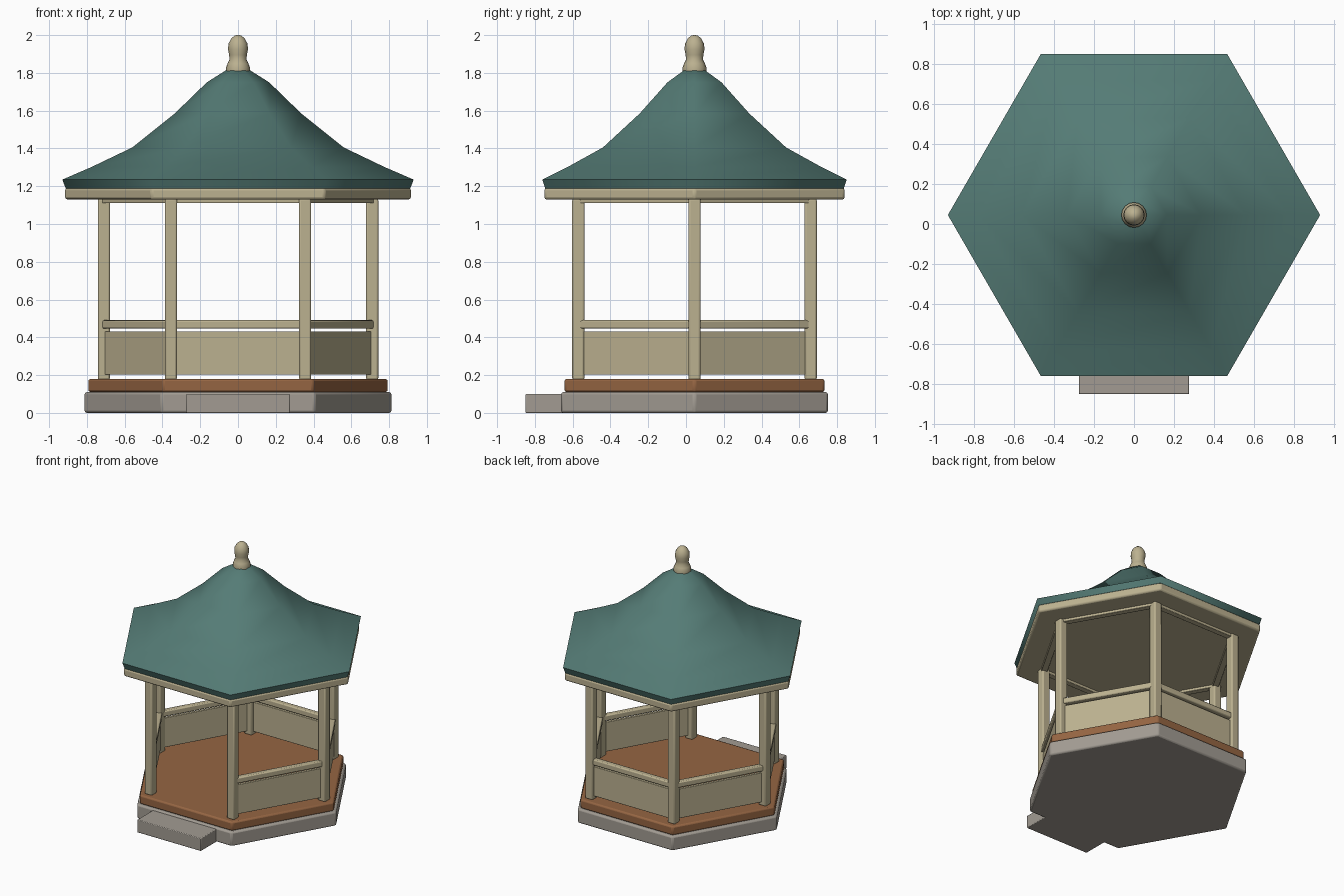
import bpy, math
from math import cos, sin, radians, pi

if "Cube" in bpy.data.objects:
    bpy.data.objects.remove(bpy.data.objects["Cube"])

CY = 0.045          # centre of the hexagonal plan
POST_R = 0.71


def mat(name, rgb):
    m = bpy.data.materials.new(name)
    m.diffuse_color = (*rgb, 1)
    m.use_nodes = True
    m.node_tree.nodes["Principled BSDF"].inputs["Base Color"].default_value = m.diffuse_color
    return m


CREAM = mat("cream_paint", (0.50, 0.44, 0.28))
TEAL = mat("teal_roof", (0.09, 0.20, 0.18))
WOOD = mat("floor_wood", (0.30, 0.13, 0.055))
STONE = mat("stone", (0.36, 0.33, 0.29))


def finish(ob, material, bevel=0, angle=35):
    ob.data.materials.append(material)
    if bevel:
        b = ob.modifiers.new("bevel", 'BEVEL')
        b.width, b.segments, b.limit_method = bevel, 2, 'ANGLE'
    bpy.ops.object.select_all(action='DESELECT')
    ob.select_set(True)
    bpy.context.view_layer.objects.active = ob
    bpy.ops.object.shade_smooth_by_angle(angle=radians(angle))
    return ob


def lathe(name, profile, sides, material, bevel=0, angle=35):
    """Stack of rings (radius, z), capped at both ends; a corner points to +x."""
    verts = [(r * cos(2 * pi * i / sides), r * sin(2 * pi * i / sides) + CY, z)
             for r, z in profile for i in range(sides)]
    faces = [(k * sides + i, k * sides + (i + 1) % sides,
              (k + 1) * sides + (i + 1) % sides, (k + 1) * sides + i)
             for k in range(len(profile) - 1) for i in range(sides)]
    last = (len(profile) - 1) * sides
    faces += [tuple(reversed(range(sides))), tuple(range(last, last + sides))]
    me = bpy.data.meshes.new(name)
    me.from_pydata(verts, [], faces)
    ob = bpy.data.objects.new(name, me)
    bpy.context.collection.objects.link(ob)
    return finish(ob, material, bevel, angle)


def box(name, loc, size, material, bevel=0.005, rot=0):
    bpy.ops.mesh.primitive_cube_add(size=1, location=loc, rotation=(0, 0, rot))
    ob = bpy.context.object
    ob.name = name
    ob.scale = size
    bpy.ops.object.transform_apply(location=False, rotation=False, scale=True)
    return finish(ob, material, bevel)


# Base, step and floor
lathe("stone_base", [(0.815, 0), (0.815, 0.11)], 6, STONE, 0.012)
box("front_step", (0, -0.725, 0.05), (0.55, 0.25, 0.10), STONE, 0.005)
lathe("wood_floor", [(0.795, 0.11), (0.795, 0.18)], 6, WOOD, 0.012)

# Posts at the six corners
for i in range(6):
    a = i * pi / 3
    box(f"post_{i + 1}", (POST_R * cos(a), POST_R * sin(a) + CY, 0.655),
        (0.065, 0.065, 0.96), CREAM, 0.010)

# Header beams on all sides; rails and panels everywhere but the front
apothem = POST_R * cos(pi / 6)
for i in range(6):
    a = pi / 6 + i * pi / 3
    x, y, r = apothem * cos(a), apothem * sin(a) + CY, a + pi / 2
    box(f"header_beam_{i + 1}", (x, y, 1.13), (POST_R, 0.045, 0.04), CREAM, 0.004, r)
    if i != 4:
        box(f"rail_{i + 1}", (x, y, 0.468), (POST_R, 0.045, 0.045), CREAM, 0.008, r)
        box(f"panel_{i + 1}", (x, y, 0.317), (POST_R - 0.04, 0.022, 0.23), CREAM, 0.003, r)

# Eave board and swept roof
lathe("eave_board", [(0.918, 1.13), (0.918, 1.19)], 6, CREAM, 0.012)
lathe("roof", [(0.912, 1.188), (0.93, 1.235), (0.775, 1.302), (0.56, 1.405),
               (0.335, 1.585), (0.165, 1.75), (0.065, 1.813)], 6, TEAL, 0, 58)

# Turned finial
lathe("finial", [(0.062, 1.805), (0.063, 1.83), (0.055, 1.85), (0.045, 1.872),
                 (0.047, 1.895), (0.053, 1.925), (0.050, 1.955), (0.036, 1.982),
                 (0.018, 1.997), (0.006, 2.0)], 16, CREAM, 0, 50)
